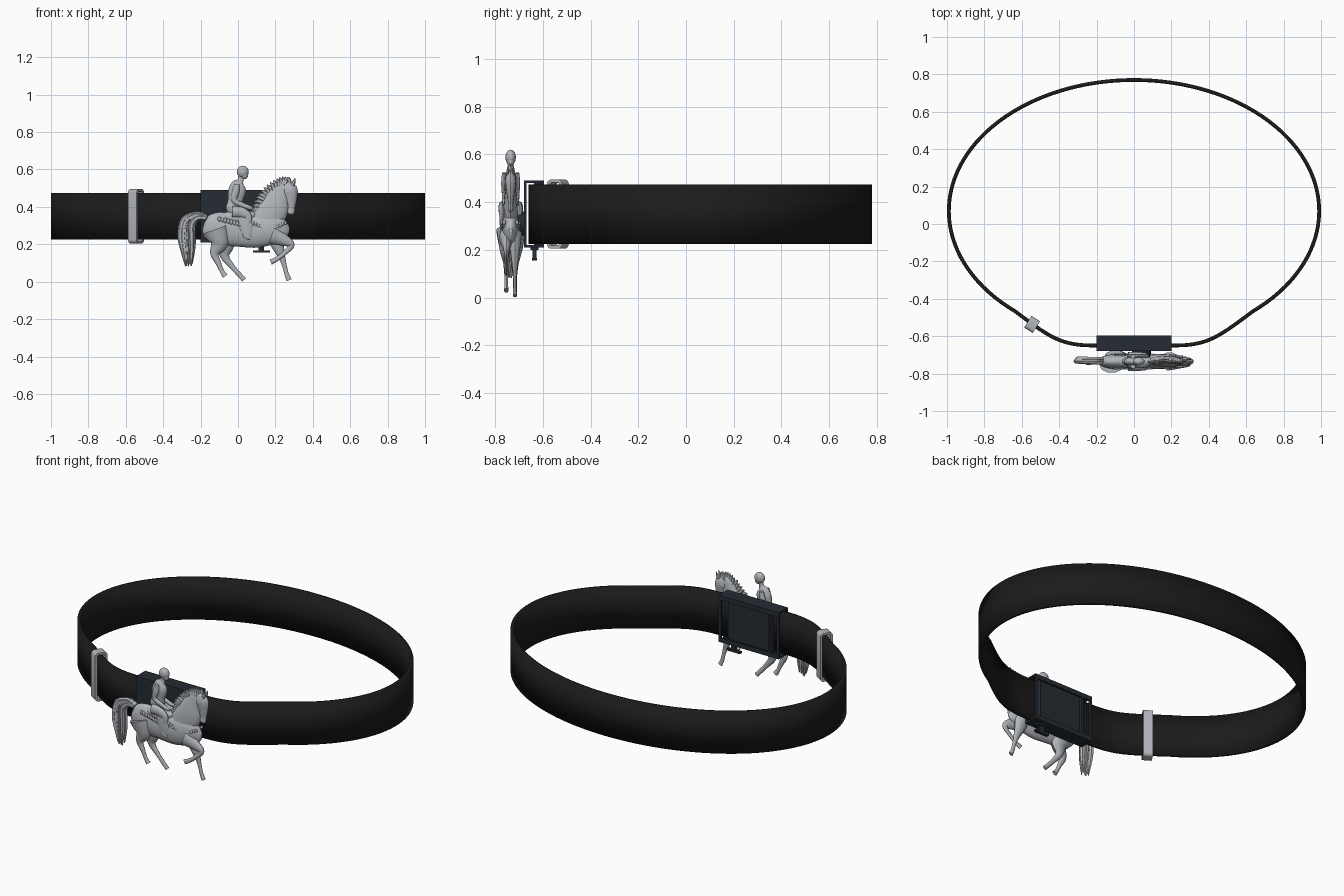
import bpy, bmesh, math, random
from mathutils import Vector, Matrix

random.seed(4)
cube = bpy.data.objects.get("Cube")
if cube:
    bpy.data.objects.remove(cube)

FIG_Y = -0.735


def material(name, color):
    mat = bpy.data.materials.new(name)
    mat.use_nodes = True
    mat.diffuse_color = (*color, 1)
    bsdf = mat.node_tree.nodes["Principled BSDF"]
    bsdf.inputs["Base Color"].default_value = (*color, 1)
    bsdf.inputs["Roughness"].default_value = 0.6
    return mat


black = material("black leather", (0.011, 0.011, 0.011))
slate = material("dark slate metal", (0.018, 0.025, 0.034))
silver = material("silver metal", (0.44, 0.46, 0.49))


def finish(bm, name, mat, smooth=True):
    bmesh.ops.recalc_face_normals(bm, faces=bm.faces)
    mesh = bpy.data.meshes.new(name)
    bm.to_mesh(mesh)
    bm.free()
    obj = bpy.data.objects.new(name, mesh)
    bpy.context.collection.objects.link(obj)
    mesh.materials.append(mat)
    if smooth:
        bpy.ops.object.select_all(action='DESELECT')
        obj.select_set(True)
        bpy.context.view_layer.objects.active = obj
        bpy.ops.object.shade_smooth_by_angle(angle=math.radians(40))
    return obj


def spline(points, steps):
    """Smooth curve through the points (Catmull-Rom)."""
    pts = [Vector(p) for p in points]
    pts = [pts[0]] + pts + [pts[-1]]
    out = []
    for a, b, c, d in zip(pts, pts[1:], pts[2:], pts[3:]):
        for i in range(steps):
            t = i / steps
            out.append(0.5 * (2 * b + (c - a) * t + (2 * a - 5 * b + 4 * c - d) * t * t
                              + (3 * b - a - 3 * c + d) * t ** 3))
    return out + [pts[-1]]


def tube(bm, points, y=0.0, depth=1.0, sides=12, steps=5):
    """Tapered limb through (x, z, radius) points; depth scales it along y."""
    path = spline(points, steps)
    rings = []
    for i, p in enumerate(path):
        step = path[min(i + 1, len(path) - 1)] - path[max(i - 1, 0)]
        tan = Vector((step.x, 0, step.y)).normalized()
        side = Vector((-tan.z, 0, tan.x))
        r = max(p.z, 0.002)
        ring = []
        for k in range(sides):
            a = math.tau * k / sides
            ring.append(bm.verts.new(Vector((p.x, FIG_Y + y, p.y)) + side * r * math.cos(a)
                                     + Vector((0, r * depth * math.sin(a), 0))))
        rings.append(ring)
    for a, b in zip(rings, rings[1:]):
        for k in range(sides):
            n = (k + 1) % sides
            bm.faces.new((a[k], a[n], b[n], b[k]))
    bm.faces.new(rings[0])
    bm.faces.new(rings[-1])


def ball(bm, x, y, z, size):
    mat = Matrix.Translation((x, FIG_Y + y, z)) @ Matrix.Diagonal((*size, 1))
    bmesh.ops.create_uvsphere(bm, u_segments=16, v_segments=10, radius=1, matrix=mat)


def block(bm, x0, x1, y0, y1, z0, z1):
    mat = Matrix.Translation(((x0 + x1) / 2, (y0 + y1) / 2, (z0 + z1) / 2))
    mat = mat @ Matrix.Diagonal((x1 - x0, y1 - y0, z1 - z0, 1))
    bmesh.ops.create_cube(bm, size=1, matrix=mat)


# Belt strap: elliptical loop flattened where it meets the buckle
loop = []
for i in range(97):
    a = math.radians(-50 + 280 * i / 96)
    loop.append(Vector((0.99 * math.cos(a), 0.07 + 0.70 * math.sin(a))))
bend = spline([loop[-1], (-0.5, -0.565), (-0.4, -0.62), (-0.3, -0.645), (-0.19, -0.65)], 5)[1:]
mirrored = [Vector((-p.x, p.y)) for p in reversed(bend)]
loop += bend + mirrored
bm = bmesh.new()
low = [bm.verts.new((p.x, p.y, 0.225)) for p in loop]
high = [bm.verts.new((p.x, p.y, 0.475)) for p in loop]
for i in range(len(loop)):
    n = (i + 1) % len(loop)
    bm.faces.new((low[i], low[n], high[n], high[i]))
belt = finish(bm, "belt_strap", black)
solid = belt.modifiers.new("thickness", 'SOLIDIFY')
solid.thickness = 0.02
solid.offset = 0

# Buckle case: front plate, lips, back frame and recessed panel
bm = bmesh.new()
block(bm, -0.2, 0.2, -0.68, -0.668, 0.21, 0.49)
for z in (0.21, 0.48):
    block(bm, -0.2, 0.2, -0.668, -0.595, z, z + 0.01)
for z in (0.22, 0.463):
    block(bm, -0.2, 0.2, -0.605, -0.595, z, z + 0.017)
for x in (-0.2, 0.185):
    block(bm, x, x + 0.015, -0.605, -0.595, 0.22, 0.48)
block(bm, -0.14, 0.15, -0.637, -0.615, 0.22, 0.48)
block(bm, -0.14, -0.128, -0.615, -0.595, 0.22, 0.48)
finish(bm, "buckle_case", slate, False)

# Release pin under the buckle and mounting post for the rider
bm = bmesh.new()
block(bm, 0.08, 0.17, -0.645, -0.625, 0.155, 0.167)
block(bm, 0.11, 0.14, -0.643, -0.627, 0.167, 0.2)
block(bm, 0.09, 0.16, -0.652, -0.618, 0.2, 0.212)
finish(bm, "release_pin", slate, False)
bm = bmesh.new()
turn = Matrix.Translation((0.04, -0.69, 0.31)) @ Matrix.Rotation(math.pi / 2, 4, 'X')
bmesh.ops.create_cone(bm, cap_ends=True, segments=20, radius1=0.05, radius2=0.05,
                      depth=0.04, matrix=turn)
finish(bm, "mounting_post", slate)

# Keeper: rounded metal ring around the strap
bm = bmesh.new()
rings = []
for w, h, r, y in ((.037, .145, .02, -1), (.037, .145, .02, 1), (.024, .132, .01, 1), (.024, .132, .01, -1)):
    ring = []
    for k in range(24):
        a = math.tau * (k + 0.5) / 24
        c, s = math.cos(a), math.sin(a)
        ring.append(bm.verts.new((y * 0.027, math.copysign(w - r, c) + r * c,
                                  math.copysign(h - r, s) + r * s)))
    rings.append(ring)
for a, b in zip(rings, rings[1:] + rings[:1]):
    for k in range(24):
        n = (k + 1) % 24
        bm.faces.new((a[k], a[n], b[n], b[k]))
keeper = finish(bm, "strap_keeper", silver)
keeper.location = (-0.545, -0.537, 0.35)
keeper.rotation_euler.z = math.radians(-32)

# Horse torso, neck and head
bm = bmesh.new()
tube(bm, [(-.185, .3, .02), (-.165, .295, .062), (-.1, .285, .088), (0, .27, .082), (.1, .27, .088),
          (.19, .285, .08), (.25, .28, .05), (.275, .28, .015)], depth=0.46, sides=20)
tube(bm, [(.13, .3, .08), (.185, .38, .082), (.215, .45, .062), (.25, .505, .038), (.275, .52, .015)],
     depth=0.36, sides=16)
tube(bm, [(.25, .515, .025), (.275, .49, .043), (.283, .44, .032), (.285, .395, .02), (.282, .37, .02),
          (.28, .358, .008)], depth=0.55)
for y in (-0.012, 0.012):
    tube(bm, [(.285, .51, .01), (.297, .53, .01), (.305, .553, .002)], y, 0.6, 6, 3)
finish(bm, "horse_body", silver)

# Mane: row of tufts on the crest
bm = bmesh.new()
for p in spline([(.085, .375), (.115, .45), (.17, .505), (.23, .54), (.275, .54)], 4):
    out = (p - Vector((.22, .4))).normalized() * 0.018
    side = Vector((-out.y, out.x)) * 0.5
    tip = p + out + side
    tube(bm, [(*(p - out * 1.5), .014), (*p, .011), (*tip, .002)],
         random.uniform(-.006, .006), 0.8, 6, 2)
finish(bm, "horse_mane", silver)

# Tail: bundle of wavy strands
bm = bmesh.new()
for i in range(9):
    s = (i - 4) / 4
    j = random.uniform(-.01, .01)
    tube(bm, [(-.17, .34, .014), (-.215, .35 + .012 * s, .014), (-.265 - .025 * s, .32 + .012 * s, .015),
              (-.275 - .035 * s, .25, .014), (-.27 - .03 * s, .18 + j, .013),
              (-.265 - .02 * s, .09 + j, .003)],
         random.uniform(-.016, .016), 0.9, 6, 4)
finish(bm, "horse_tail", silver)

# Horse legs, each ending in a hoof
legs = {
    "hind_leg_right": (-0.018, [(-.12, .28, .07), (-.1, .21, .05), (-.125, .15, .024), (-.105, .1, .015),
                                (-.085, .055, .012), (-.068, .03, .016)]),
    "hind_leg_left": (0.018, [(-.1, .27, .07), (-.07, .2, .052), (-.07, .135, .024), (-.03, .08, .014),
                              (.005, .04, .013), (.033, .01, .013)]),
    "front_leg_left": (0.018, [(.19, .27, .05), (.21, .2, .035), (.235, .13, .018), (.25, .08, .012),
                               (.26, .04, .012), (.274, .008, .014)]),
    "front_leg_right": (-0.018, [(.18, .25, .05), (.24, .225, .033), (.285, .195, .018), (.245, .15, .012),
                                 (.205, .12, .012), (.175, .105, .015)]),
}
for name, (y, points) in legs.items():
    bm = bmesh.new()
    tube(bm, points, y, 0.62, 10)
    finish(bm, name, silver)

# Saddle with pad, strap edge and hanging tassels
bm = bmesh.new()
tube(bm, [(-.1, .35, .012), (-.05, .345, .03), (.02, .34, .035), (.08, .36, .02), (.09, .375, .006)],
     depth=1.1, sides=14)
for y in (-0.038, 0.038):
    tube(bm, [(.03, .35, .03), (.045, .29, .035), (.05, .235, .015)], y, 0.2)
    for i in range(13):
        ball(bm, .08 + .0145 * i, y * (0.95 - 0.02 * i), .315 - .03 * math.sin(i * math.pi / 12),
             (.008, .007, .01))
    for i in range(8):
        ball(bm, -.1 + .016 * i, y, .335 - .004 * i, (.009, .006, .013))
finish(bm, "saddle", silver)

# Rider
bm = bmesh.new()
tube(bm, [(-.025, .36, .03), (-.02, .39, .046), (-.015, .43, .04), (-.005, .485, .047), (.002, .52, .036),
          (.012, .54, .017), (.018, .565, .016)], depth=0.55, sides=16)
ball(bm, .025, 0, .588, (.032, .022, .032))
ball(bm, .035, 0, .572, (.02, .016, .024))
finish(bm, "rider_body", silver)
for label, s in (("right", -1), ("left", 1)):
    bm = bmesh.new()
    tube(bm, [(-.005, .522, .014), (-.012, .48, .019), (-.02, .435, .015), (.025, .41, .013),
              (.065, .395, .011), (.08, .39, .005)], s * 0.027, 0.7, 10)
    finish(bm, "rider_arm_" + label, silver)
    bm = bmesh.new()
    tube(bm, [(-.03, .375, .03), (.02, .37, .028), (.055, .345, .021), (.045, .3, .018), (.035, .255, .012),
              (.05, .238, .011), (.072, .234, .006)], s * 0.036, 0.55, 10)
    finish(bm, "rider_leg_" + label, silver)
